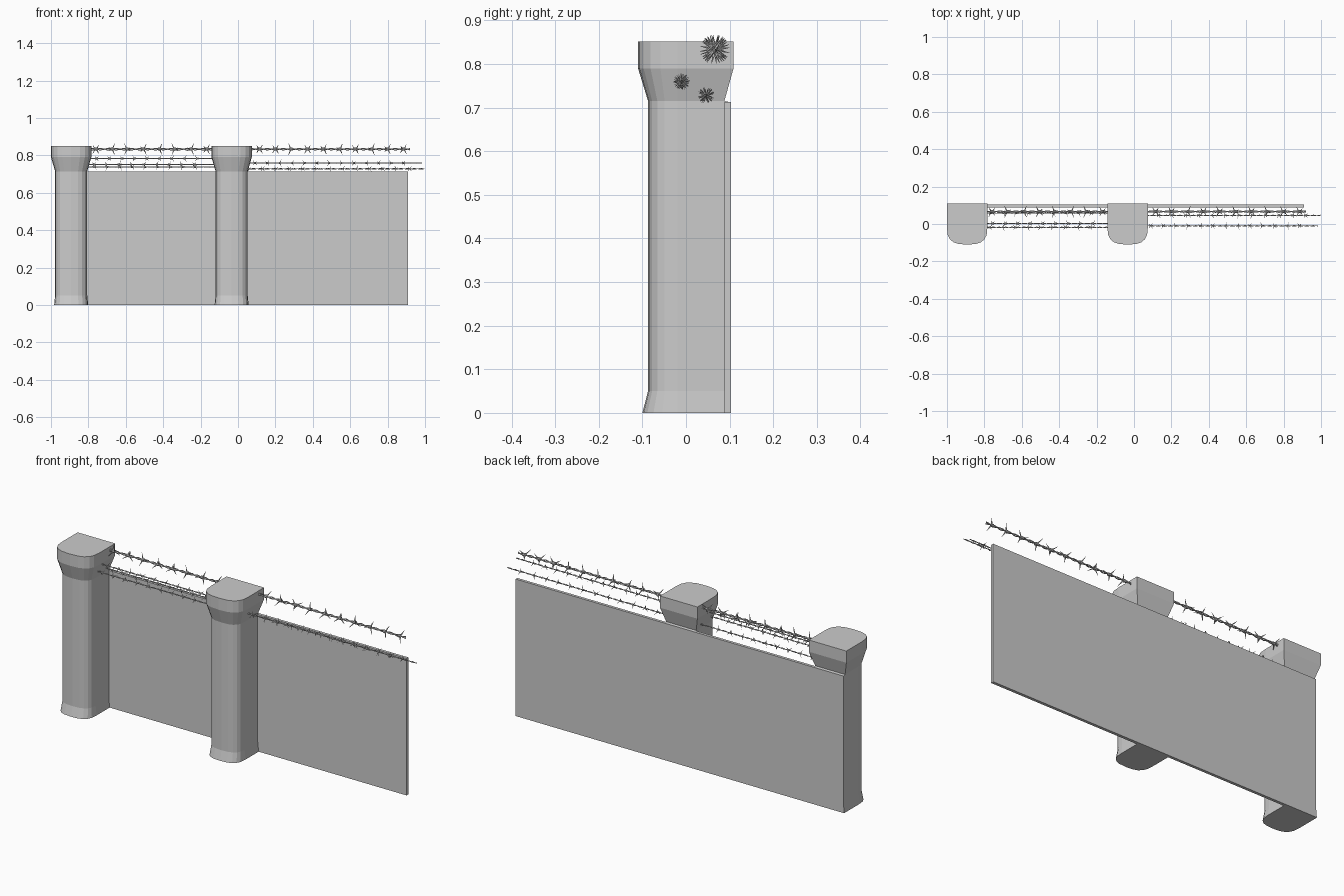
import bpy, bmesh, math, random
from mathutils import Vector, Matrix

if "Cube" in bpy.data.objects:
    bpy.data.objects.remove(bpy.data.objects["Cube"])

random.seed(4)


def finish(bm, name):
    bmesh.ops.recalc_face_normals(bm, faces=bm.faces)
    me = bpy.data.meshes.new(name)
    bm.to_mesh(me)
    bm.free()
    ob = bpy.data.objects.new(name, me)
    bpy.context.collection.objects.link(ob)
    return ob


def loft(bm, rings, closed_ends=True):
    vs = [[bm.verts.new(p) for p in r] for r in rings]
    n = len(vs[0])
    for a, b in zip(vs, vs[1:]):
        for i in range(n):
            j = (i + 1) % n
            bm.faces.new((a[i], a[j], b[j], b[i]))
    if closed_ends:
        bm.faces.new(vs[0][::-1])
        bm.faces.new(vs[-1])


# D-shaped pillar outline: flat back, rounded front
def outline(cx, w, front, back, z):
    pts = [(cx - w, back, z), (cx + w, back, z)]
    y0, n = -0.02, 10
    for i in range(n + 1):
        a = math.pi * i / n
        c, s = math.cos(a), math.sin(a)
        x = math.copysign(abs(c) ** 0.72, c) if abs(c) > 1e-6 else 0
        y = abs(s) ** 0.72 if abs(s) > 1e-6 else 0
        pts.append((cx + w * x, y0 - (front + y0) * y, z))
    return pts


def pillar(name, cx):
    # half width, front depth, back, height
    levels = [(0.091, 0.100, 0.102, 0), (0.086, 0.087, 0.102, 0.05),
              (0.086, 0.087, 0.102, 0.712), (0.086, 0.087, 0.088, 0.715),
              (0.108, 0.110, 0.109, 0.79), (0.108, 0.110, 0.109, 0.851)]
    bm = bmesh.new()
    loft(bm, [outline(cx, w, f, b, z) for w, f, b, z in levels])
    finish(bm, name)


pillar("left_pillar", -0.892)
pillar("middle_pillar", -0.034)

# Wall panel
bm = bmesh.new()
bmesh.ops.create_cube(bm, size=1, matrix=Matrix.Translation((-0.034, 0.0955, 0.3565))
                      @ Matrix.Diagonal((1.886, 0.015, 0.713, 1)))
finish(bm, "wall_panel")


# Barbed wire: two twisted strands, with wrapped four-spike barbs
def barbed_wire(name, x0, x1, y, z, first, step, count, size):
    bm = bmesh.new()
    r, off = 0.085 * size, 0.11 * size
    steps = int((x1 - x0) / 0.012)
    for phase in (0, math.pi):
        rings = []
        for i in range(steps + 1):
            x = x0 + (x1 - x0) * i / steps
            a = phase + (x - x0) / step * math.pi * 2
            cy, cz = y + off * math.cos(a), z + off * math.sin(a)
            rings.append([(x, cy + r * math.cos(k * math.pi / 2.5),
                           cz + r * math.sin(k * math.pi / 2.5)) for k in range(5)])
        loft(bm, rings)
    for i in range(count):
        c = Vector((first + i * step, y, z))
        turn = random.uniform(0, math.pi)
        # wrapped collar
        bmesh.ops.create_cone(bm, cap_ends=True, segments=8, radius1=size * 0.24,
                              radius2=size * 0.24, depth=size * 0.36,
                              matrix=Matrix.Translation(c) @ Matrix.Rotation(math.pi / 2, 4, 'Y'))
        # spikes
        for k in range(4):
            a = turn + k * math.pi / 2
            lean = 0.4 if k % 2 else -0.4
            d = Vector((lean, math.cos(a), math.sin(a)))
            base = c + Vector((lean * 0.25 * size, 0, 0))
            m = Matrix.Translation(base + d * size * 0.5) @ d.to_track_quat('Z', 'Y').to_matrix().to_4x4()
            bmesh.ops.create_cone(bm, cap_ends=True, segments=5, radius1=size * 0.13,
                                  radius2=size * 0.01, depth=size * d.length, matrix=m)
    finish(bm, name)


# Large top wire in both bays
barbed_wire("top_wire_left", -0.80, -0.12, 0.066, 0.833, -0.76, 0.0845, 8, 0.034)
barbed_wire("top_wire_right", 0.05, 0.92, 0.066, 0.833, 0.115, 0.0855, 10, 0.034)

# Small lower wires
barbed_wire("upper_wire_left", -0.82, -0.10, 0.003, 0.783, -0.755, 0.067, 9, 0.019)
barbed_wire("middle_wire_left", -0.82, -0.10, -0.018, 0.751, -0.77, 0.067, 9, 0.019)
barbed_wire("lower_wire_left", -0.82, -0.10, 0.058, 0.738, -0.765, 0.067, 9, 0.019)
barbed_wire("middle_wire_right", 0.03, 0.985, -0.010, 0.759, 0.09, 0.0662, 13, 0.019)
barbed_wire("lower_wire_right", 0.03, 0.998, 0.046, 0.728, 0.06, 0.0715, 13, 0.019)
